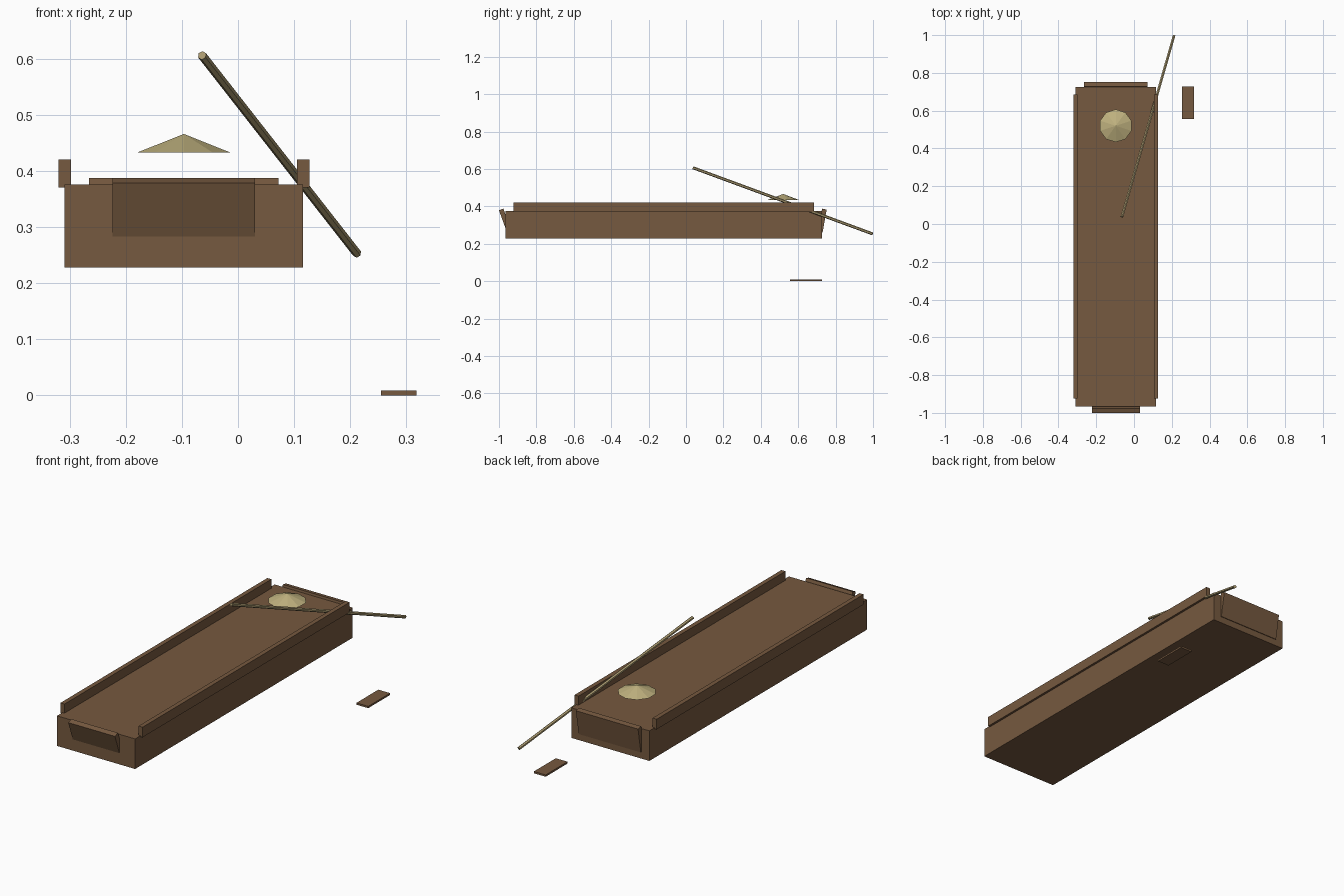
import bpy, math
from mathutils import Vector

if "Cube" in bpy.data.objects:
    bpy.data.objects.remove(bpy.data.objects["Cube"])


def material(name, color):
    m = bpy.data.materials.new(name)
    m.diffuse_color = (*color, 1)
    m.use_nodes = True
    m.node_tree.nodes["Principled BSDF"].inputs["Base Color"].default_value = m.diffuse_color
    return m


wood = material("wood", (0.18, 0.10, 0.05))
straw = material("straw", (0.52, 0.44, 0.21))
bamboo = material("bamboo", (0.40, 0.32, 0.16))


def finish(name, mat):
    ob = bpy.context.object
    ob.name = name
    ob.data.materials.append(mat)
    return ob


def box(name, center, size, tilt=0):
    bpy.ops.mesh.primitive_cube_add(size=1, location=center,
                                    rotation=(math.radians(tilt), 0, 0))
    ob = finish(name, wood)
    ob.scale = size
    return ob


def leaning_end(name, x, outer_y, outer_z, size, lean, side):
    """Board placed by its outer top edge; side -1 = front, 1 = back."""
    a = math.radians(lean)
    t, h = size[1] / 2, size[2] / 2
    y = outer_y - side * (t * math.cos(a) + h * math.sin(a))
    z = outer_z + t * math.sin(a) - h * math.cos(a)
    return box(name, (x, y, z), size, -side * lean)


CX = -0.0965  # boat centre line

# flat-bottomed hull
box("hull", (CX, -0.1195, 0.302), (0.425, 1.691, 0.148))

# side rails straddling the hull edges
for name, s in (("left_rail", -1), ("right_rail", 1)):
    box(name, (CX + s * 0.2125, -0.119, 0.3955), (0.022, 1.608, 0.05))

# leaning bow and stern boards
leaning_end("bow_board", CX, -1.0, 0.379, (0.254, 0.025, 0.102), 20, -1)
leaning_end("stern_board", CX, 0.752, 0.383, (0.338, 0.025, 0.125), 10, 1)

# conical straw hat
bpy.ops.mesh.primitive_cone_add(vertices=10, radius1=0.087, radius2=0, depth=0.033,
                                location=(CX, 0.52, 0.4495))
finish("straw_hat", straw)

# steering pole between its two end points
a, b = Vector((-0.064, 0.038, 0.606)), Vector((0.212, 0.997, 0.253))
bpy.ops.mesh.primitive_cylinder_add(vertices=6, radius=0.008, depth=(b - a).length,
                                    location=(a + b) / 2)
pole = finish("pole", bamboo)
pole.rotation_euler = (b - a).to_track_quat('Z', 'Y').to_euler()

# oar blade lying low beside the stern
box("oar_blade", (0.2865, 0.642, 0.0045), (0.064, 0.17, 0.009))
